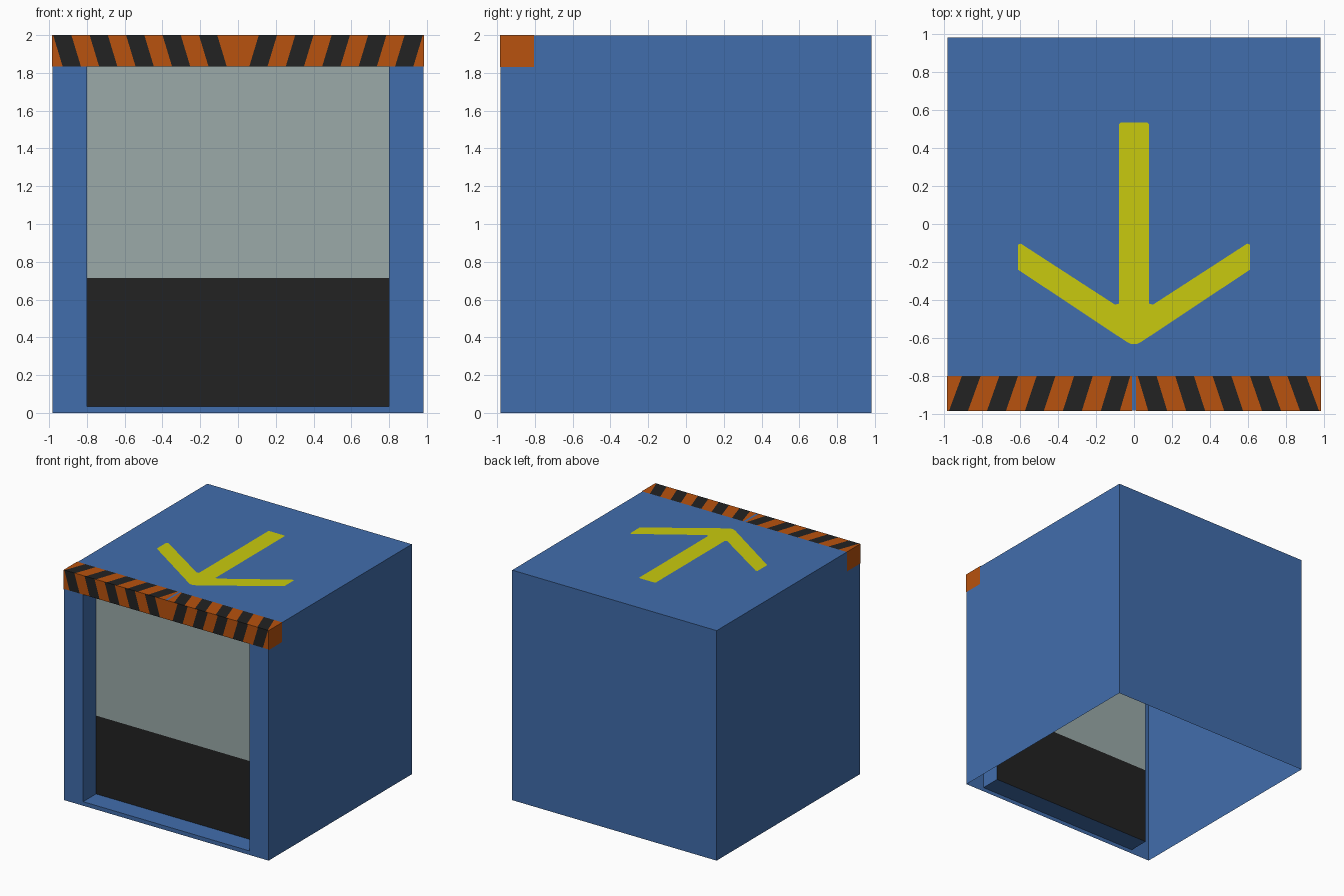
import bpy, bmesh
from mathutils import Vector

if "Cube" in bpy.data.objects:
    bpy.data.objects.remove(bpy.data.objects["Cube"])


def material(name, rgb):
    m = bpy.data.materials.new(name)
    m.diffuse_color = (*rgb, 1)
    m.use_nodes = True
    m.node_tree.nodes["Principled BSDF"].inputs["Base Color"].default_value = m.diffuse_color
    return m


BLUE = material("blue paint", (0.053, 0.153, 0.413))
ORANGE = material("hazard orange", (0.479, 0.084, 0.0044))
BLACK = material("black", (0.016, 0.016, 0.016))
GREY = material("pale grey", (0.328, 0.402, 0.397))
YELLOW = material("arrow yellow", (0.584, 0.591, 0.0044))


def sheet(name, mats, faces):
    """faces: (points, outward direction, material index)"""
    bm = bmesh.new()
    for pts, out, mat in faces:
        f = bm.faces.new([bm.verts.new(p) for p in pts])
        f.normal_update()
        if f.normal.dot(Vector(out)) < 0:
            f.normal_flip()
        f.material_index = mat
    bmesh.ops.remove_doubles(bm, verts=bm.verts, dist=1e-5)
    me = bpy.data.meshes.new(name)
    bm.to_mesh(me)
    bm.free()
    for m in mats:
        me.materials.append(m)
    ob = bpy.data.objects.new(name, me)
    bpy.context.collection.objects.link(ob)
    return ob


E = 0.985            # outer half width, painted plates included
B, T = 0.982, 1.997  # body half width and top
W, Z0, Z1 = 0.80, 0.035, 1.835  # doorway half width, sill and head
D = -0.805           # depth of the door panel and of the hazard band


def front(x0, x1, z0, z1, y):
    return [(x0, y, z0), (x1, y, z0), (x1, y, z1), (x0, y, z1)]


def flat(x0, x1, y0, y1, z):
    return [(x0, y0, z), (x1, y0, z), (x1, y1, z), (x0, y1, z)]


def side(x, y0, y1, z0, z1):
    return [(x, y0, z0), (x, y1, z0), (x, y1, z1), (x, y0, z1)]


# hollow body, open underneath, with a recessed doorway in front
F = (0, -1, 0)
body = [
    (flat(-B, B, -B, B, T), (0, 0, 1), 0),
    (front(-B, B, 0, T, B), (0, 1, 0), 0),
    (front(-W, W, 0, Z0, -B), F, 0),
    (front(-W, W, Z1, T, -B), F, 0),
    (flat(-W, W, -B, D, Z0), (0, 0, 1), 0),
    (flat(-W, W, -B, D, Z1), (0, 0, -1), 0),
]
for s in (-1, 1):
    body += [
        (side(s * B, -B, B, 0, T), (s, 0, 0), 0),
        (front(s * W, s * B, 0, T, -B), F, 0),
        (side(s * W, -B, D, Z0, Z1), (-s, 0, 0), 0),
    ]
sheet("body_shell", [BLUE], body)

# door panel, black below and grey above
sheet("door_panel", [BLACK, GREY], [
    (front(-W, W, Z0, 0.715, D), F, 0),
    (front(-W, W, 0.715, Z1, D), F, 1),
])


# slanted stripes, mirrored about the middle; a and b are the two long edges
def stripes(start, a0, a_step, b0, b_step, place, out):
    a = [start] + [a0 + a_step * k for k in range(10)] + [E]
    b = [start] + [b0 + b_step * k for k in range(10)] + [E]
    return [([place(s * a[k], 0), place(s * a[k + 1], 0),
              place(s * b[k + 1], 1), place(s * b[k], 1)], out, k % 2)
            for s in (-1, 1) for k in range(11)]


band = stripes(0, 0.06, 0.0965, 0.11, 0.0965,
               lambda x, t: (x, -E, (Z1, 2)[t]), F)
band += stripes(0.01, 0.075, 0.1, 0.02, 0.0985,
                lambda x, t: (x, (-E, -0.8)[t], 2), (0, 0, 1))
# plain orange ends of the band
band += [(side(s * E, -E, D, 1.83, 2), (s, 0, 0), 0) for s in (-1, 1)]
sheet("hazard_band", [ORANGE, BLACK], band)

# arrow on the roof: half outline, mirrored
half = [(0.07, 0.535), (0.08, 0.525), (0.08, -0.42), (0.1, -0.425),
        (0.597, -0.103), (0.612, -0.11), (0.612, -0.24),
        (0.04, -0.62), (0.015, -0.633)]
outline = half + [(-x, y) for x, y in reversed(half)]
sheet("roof_arrow", [YELLOW], [([(x, y, 2) for x, y in outline], (0, 0, 1), 0)])
